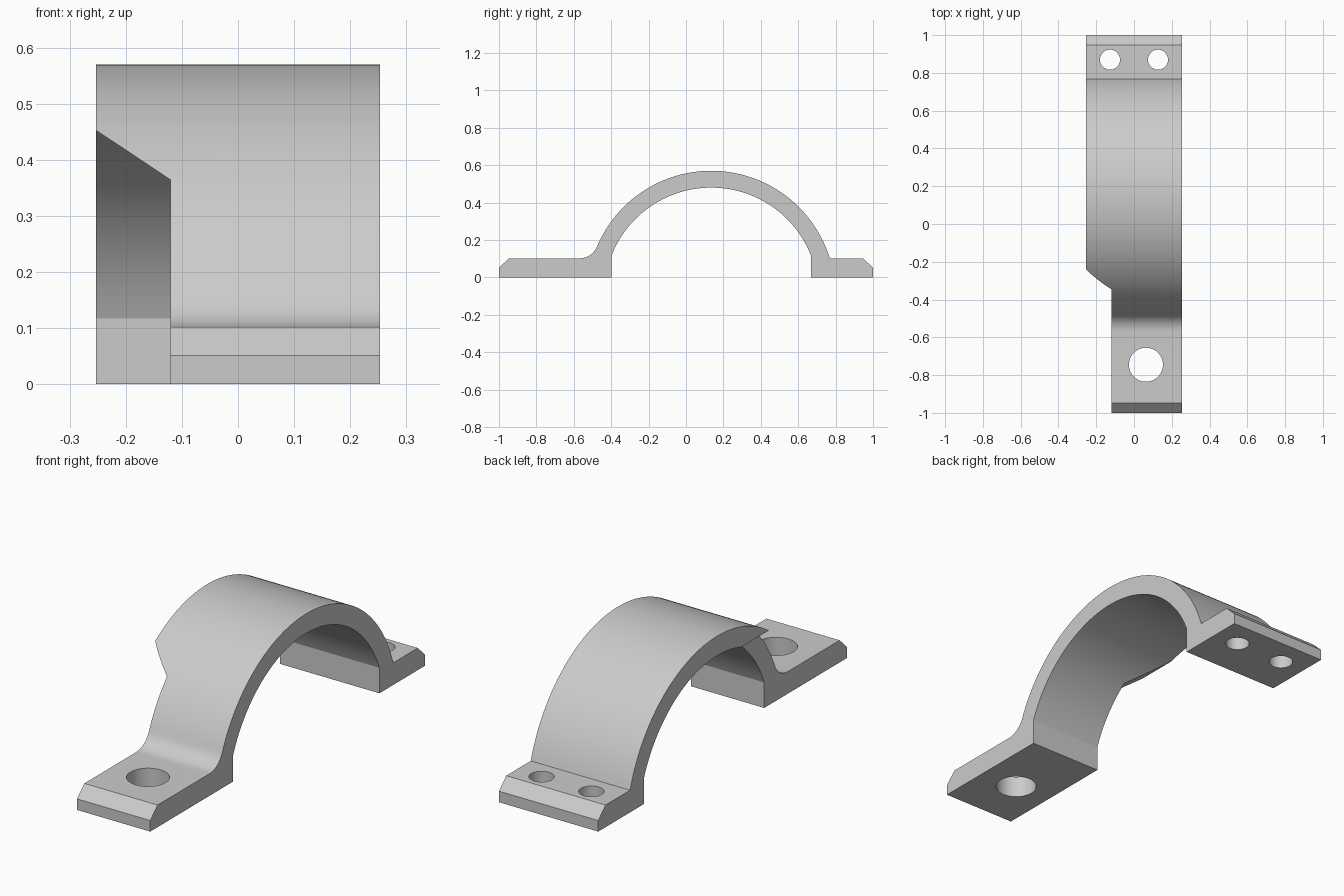
import bpy, bmesh, math
from mathutils import Vector

cube = bpy.data.objects.get("Cube")
if cube:
    bpy.data.objects.remove(cube, do_unlink=True)

HALF_W = 0.253          # half width along x
CY, CZ = 0.135, -0.093  # arch centre
R_OUT, R_IN = 0.663, 0.573
FOOT, CHAMFER = 0.102, 0.053
WALL = 0.533            # half distance between the inner walls
FILLET = 0.10

steel = bpy.data.materials.new("light grey steel")
steel.use_nodes = True
grey = (0.6, 0.6, 0.6, 1)
steel.diffuse_color = grey
steel.node_tree.nodes["Principled BSDF"].inputs["Base Color"].default_value = grey


def arc(cy, cz, r, a, b, n):
    return [(cy + r * math.cos(a + (b - a) * i / n),
             cz + r * math.sin(a + (b - a) * i / n)) for i in range(n + 1)]


def prism(name, points, depth):
    """Closed outline of 3D points, extruded along a vector."""
    bm = bmesh.new()
    face = bm.faces.new([bm.verts.new(p) for p in points])
    new = bmesh.ops.extrude_face_region(bm, geom=[face])["geom"]
    bmesh.ops.translate(bm, vec=Vector(depth),
                        verts=[v for v in new if isinstance(v, bmesh.types.BMVert)])
    bmesh.ops.recalc_face_normals(bm, faces=bm.faces)
    mesh = bpy.data.meshes.new(name)
    bm.to_mesh(mesh)
    bm.free()
    mesh.materials.append(steel)
    ob = bpy.data.objects.new(name, mesh)
    bpy.context.collection.objects.link(ob)
    return ob


def cut(target, cutter):
    cutter.hide_render = True
    mod = target.modifiers.new("cut", "BOOLEAN")
    mod.operation = "DIFFERENCE"
    mod.solver = "EXACT"
    mod.object = cutter
    bpy.ops.object.modifier_apply(modifier=mod.name)
    bpy.data.objects.remove(cutter, do_unlink=True)


# Side profile: feet, outer arch with a fillet at the front, inner arch
fz = FOOT + FILLET
fy = CY - math.sqrt((R_OUT + FILLET) ** 2 - (fz - CZ) ** 2)
touch = math.atan2(CZ - fz, CY - fy)
back = math.asin((FOOT - CZ) / R_OUT)
inner = math.acos(WALL / R_IN)

profile = [(-1, 0), (-1, FOOT / 2), (-1 + CHAMFER, FOOT)]
profile += arc(fy, fz, FILLET, -math.pi / 2, touch, 10)
profile += arc(CY, CZ, R_OUT, touch + math.pi, back, 72)[1:]
profile += [(1 - CHAMFER, FOOT), (1, FOOT / 2), (1, 0), (CY + WALL, 0)]
profile += arc(CY, CZ, R_IN, inner, math.pi - inner, 72)
profile += [(CY - WALL, 0)]

clamp = prism("saddle_clamp", [(-HALF_W, y, z) for y, z in profile], (2 * HALF_W, 0, 0))
bpy.context.view_layer.objects.active = clamp
clamp.select_set(True)

# Slanted notch that narrows the front leg
notch = [(-0.12, -0.1), (-0.12, 0.364), (-0.253, 0.4525), (-0.4, 0.55), (-0.4, -0.1)]
cut(clamp, prism("notch_cutter", [(x, -1.2, z) for x, z in notch], (0, 1.3, 0)))

# Bolt holes: one large in the front foot, two small in the back foot
for x, y, r in [(0.063, -0.745, 0.09), (-0.127, 0.87, 0.053), (0.127, 0.87, 0.053)]:
    ring = arc(x, y, r, 0, 2 * math.pi, 48)[:-1]
    cut(clamp, prism("hole_cutter", [(px, py, -0.1) for px, py in ring], (0, 0, 0.4)))

bpy.ops.object.shade_smooth_by_angle(angle=math.radians(20))
